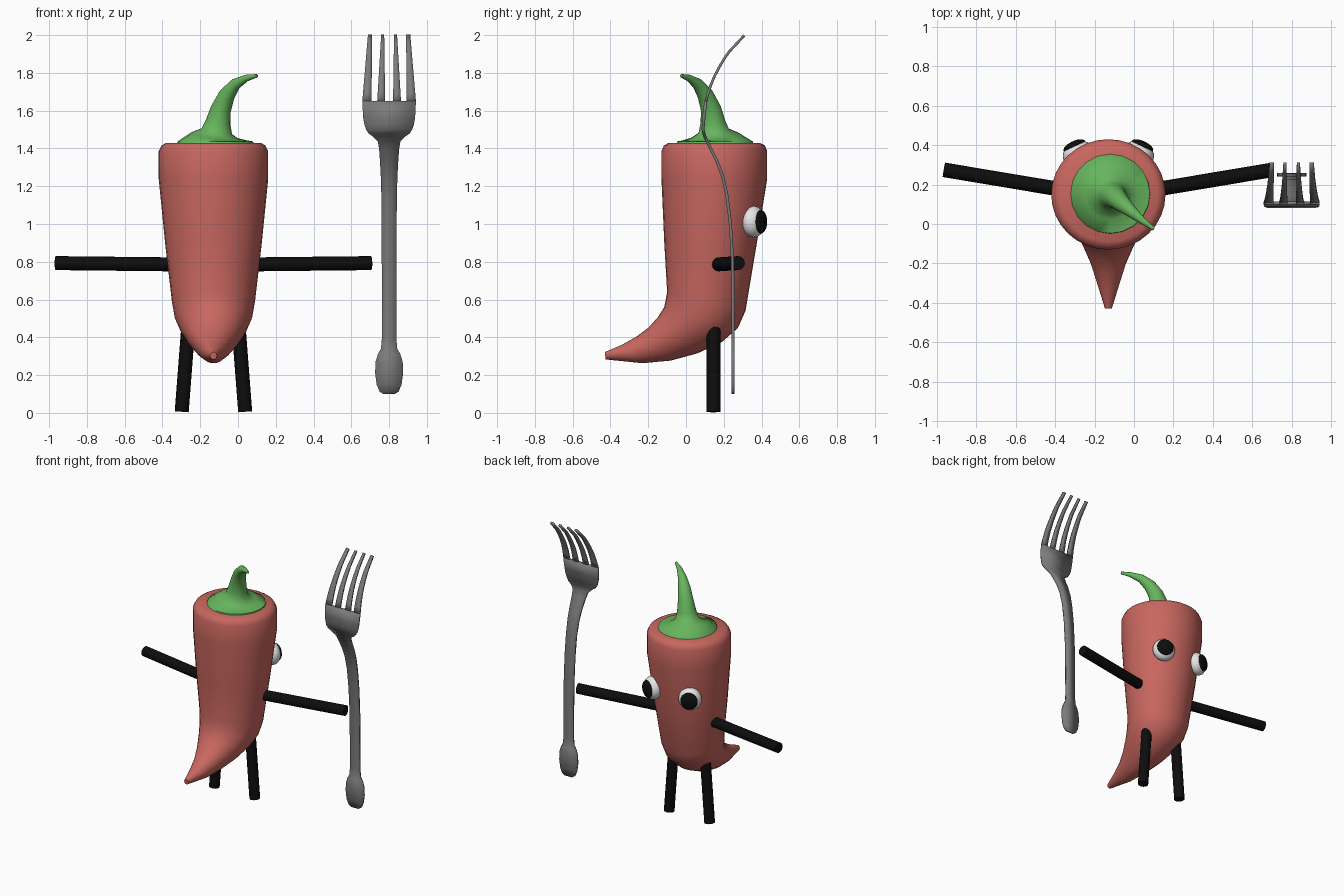
import bpy, bmesh, math
from mathutils import Vector, Matrix

if "Cube" in bpy.data.objects:
    bpy.data.objects.remove(bpy.data.objects["Cube"])


def material(name, rgb):
    m = bpy.data.materials.new(name)
    m.diffuse_color = (*rgb, 1)
    m.use_nodes = True
    m.node_tree.nodes["Principled BSDF"].inputs["Base Color"].default_value = m.diffuse_color
    return m


RED = material("pepper red", (0.58, 0.135, 0.115))
GREEN = material("stem green", (0.135, 0.46, 0.11))
BLACK = material("black", (0.004, 0.004, 0.004))
WHITE = material("eye white", (0.8, 0.8, 0.8))
STEEL = material("steel grey", (0.2, 0.2, 0.2))
CX = -0.13  # middle of the pepper


def finish(name, bm, mat, angle=60):
    bmesh.ops.recalc_face_normals(bm, faces=bm.faces)
    me = bpy.data.meshes.new(name)
    bm.to_mesh(me)
    bm.free()
    me.materials.append(mat)
    ob = bpy.data.objects.new(name, me)
    bpy.context.collection.objects.link(ob)
    bpy.ops.object.select_all(action='DESELECT')
    ob.select_set(True)
    bpy.context.view_layer.objects.active = ob
    bpy.ops.object.shade_smooth_by_angle(angle=math.radians(angle))
    return ob


def loft(name, rings, sides, mat):
    """Skin elliptical rings given as (centre, u axis, v axis)."""
    bm = bmesh.new()
    loops = []
    for c, u, v in rings:
        loops.append([bm.verts.new(c + u * math.cos(a) + v * math.sin(a))
                      for a in (2 * math.pi * i / sides for i in range(sides))])
    for a, b in zip(loops, loops[1:]):
        for i in range(sides):
            j = (i + 1) % sides
            bm.faces.new((a[i], a[j], b[j], b[i]))
    bm.faces.new(loops[0])
    bm.faces.new(loops[-1])
    return finish(name, bm, mat)


def tube(name, points, sides, mat):
    """Round tube along (x, y, z, radius) points."""
    ps = [Vector(p[:3]) for p in points]
    rings = []
    for i, p in enumerate(ps):
        t = (ps[min(i + 1, len(ps) - 1)] - ps[max(i - 1, 0)]).normalized()
        ref = Vector((0, 1, 0)) if abs(t.y) < 0.8 else Vector((0, 0, 1))
        u = ref.cross(t).normalized()
        rings.append((p, u * points[i][3], t.cross(u) * points[i][3]))
    return loft(name, rings, sides, mat)


# Pepper body: front y, front z, back y, back z, half width
body = [(-0.09, 1.43, 0.39, 1.43, 0.25), (-0.118, 1.415, 0.418, 1.415, 0.275),
        (-0.13, 1.385, 0.43, 1.385, 0.29), (-0.13, 1.24, 0.43, 1.24, 0.29),
        (-0.115, 0.90, 0.372, 0.88, 0.255), (-0.10, 0.64, 0.315, 0.54, 0.22),
        (-0.115, 0.56, 0.275, 0.45, 0.205), (-0.15, 0.505, 0.19, 0.375, 0.175),
        (-0.20, 0.45, 0.06, 0.315, 0.135), (-0.26, 0.405, -0.08, 0.277, 0.095),
        (-0.34, 0.36, -0.23, 0.263, 0.06), (-0.43, 0.322, -0.425, 0.283, 0.018)]
loft("pepper_body", [(Vector((CX, (fy + by) / 2, (fz + bz) / 2)), Vector((w, 0, 0)),
                      Vector((0, (by - fy) / 2, (bz - fz) / 2)))
                     for fy, fz, by, bz, w in body], 32, RED)

# Green cap with the curled stem
tube("stem", [(-0.12, 0.153, 1.425, 0.203), (-0.12, 0.153, 1.437, 0.2),
              (-0.12, 0.153, 1.465, 0.13), (-0.112, 0.147, 1.49, 0.082),
              (-0.105, 0.142, 1.54, 0.066), (-0.09, 0.132, 1.61, 0.054),
              (-0.058, 0.102, 1.685, 0.043), (-0.012, 0.062, 1.742, 0.03),
              (0.045, 0.015, 1.773, 0.018), (0.1, -0.025, 1.785, 0.009)], 20, GREEN)

for s, side in ((-1, "left"), (1, "right")):
    # Stick limbs
    tube(side + "_arm", [(CX + s * 0.19, 0.167, 0.786, 0.037),
                         (CX + s * 0.835, 0.275, 0.793, 0.037)], 16, BLACK)
    tube(side + "_leg", [(CX + s * 0.13, 0.145, 0.5, 0.037),
                         (CX + s * 0.168, 0.145, 0.006, 0.037)], 16, BLACK)
    # Eyes: flattened balls turned slightly outward
    turn = Matrix.Rotation(-s * math.radians(25), 4, 'Z')
    centre = Vector((CX + s * 0.155, 0.358, 1.012))
    for part, mat, out, size in (("eye", WHITE, 0, (0.08, 0.06, 0.083)),
                                 ("pupil", BLACK, 0.042, (0.06, 0.025, 0.062))):
        bm = bmesh.new()
        place = Matrix.Translation(centre) @ turn @ Matrix.Translation((0, out, 0))
        bmesh.ops.create_uvsphere(bm, u_segments=24, v_segments=14, radius=1,
                                  matrix=place @ Matrix.Diagonal((*size, 1)))
        finish(side + "_" + part, bm, mat)

# Fork: bent sheet following this side curve (z, y)
curve = [(0.1, 0.25), (0.4, 0.25), (0.8, 0.247), (1.0, 0.235), (1.15, 0.217),
         (1.25, 0.195), (1.33, 0.165), (1.4, 0.13), (1.46, 0.1), (1.5, 0.09),
         (1.57, 0.095), (1.65, 0.105), (1.72, 0.125), (1.8, 0.158), (1.9, 0.217),
         (2.0, 0.31)]


def bend(z):
    for (z0, y0), (z1, y1) in zip(curve, curve[1:]):
        if z <= z1:
            return y0 + (y1 - y0) * (z - z0) / (z1 - z0)
    return curve[-1][1]


def strip(name, rows, thick):
    """Sheet from (z, left x, right x) rows, bent and thickened."""
    bm = bmesh.new()
    pairs = [[bm.verts.new((0.8 + x, bend(z), z)) for x in (a, b)] for z, a, b in rows]
    for (a, b), (c, d) in zip(pairs, pairs[1:]):
        bm.faces.new((a, b, d, c))
    ob = finish(name, bm, STEEL, 40)
    mod = ob.modifiers.new("thickness", 'SOLIDIFY')
    mod.thickness = thick
    mod.offset = 0


outline = [(0.1, 0.03), (0.112, 0.05), (0.15, 0.066), (0.21, 0.074), (0.27, 0.072),
           (0.31, 0.06), (0.34, 0.043), (0.4, 0.038), (0.8, 0.039), (1.0, 0.04),
           (1.15, 0.041), (1.25, 0.044), (1.33, 0.048), (1.4, 0.053), (1.44, 0.06),
           (1.465, 0.085), (1.48, 0.108), (1.5, 0.122), (1.53, 0.132), (1.57, 0.138),
           (1.65, 0.142)]
strip("fork_handle", [(z, -w, w) for z, w in outline], 0.016)

# Four tapering tines: base and tip offsets from the fork's middle
for s, side in ((-1, "left"), (1, "right")):
    for part, b0, b1, t0, t1 in (("inner", 0.021, 0.063, 0.026, 0.042),
                                 ("outer", 0.093, 0.142, 0.09, 0.112)):
        rows = []
        for i in range(9):
            f = i / 8
            lo, hi = b0 + (t0 - b0) * f, b1 + (t1 - b1) * f
            rows.append((1.648 + 0.35 * f, *sorted((s * lo, s * hi))))
        strip(f"{side}_{part}_tine", rows, 0.014)
